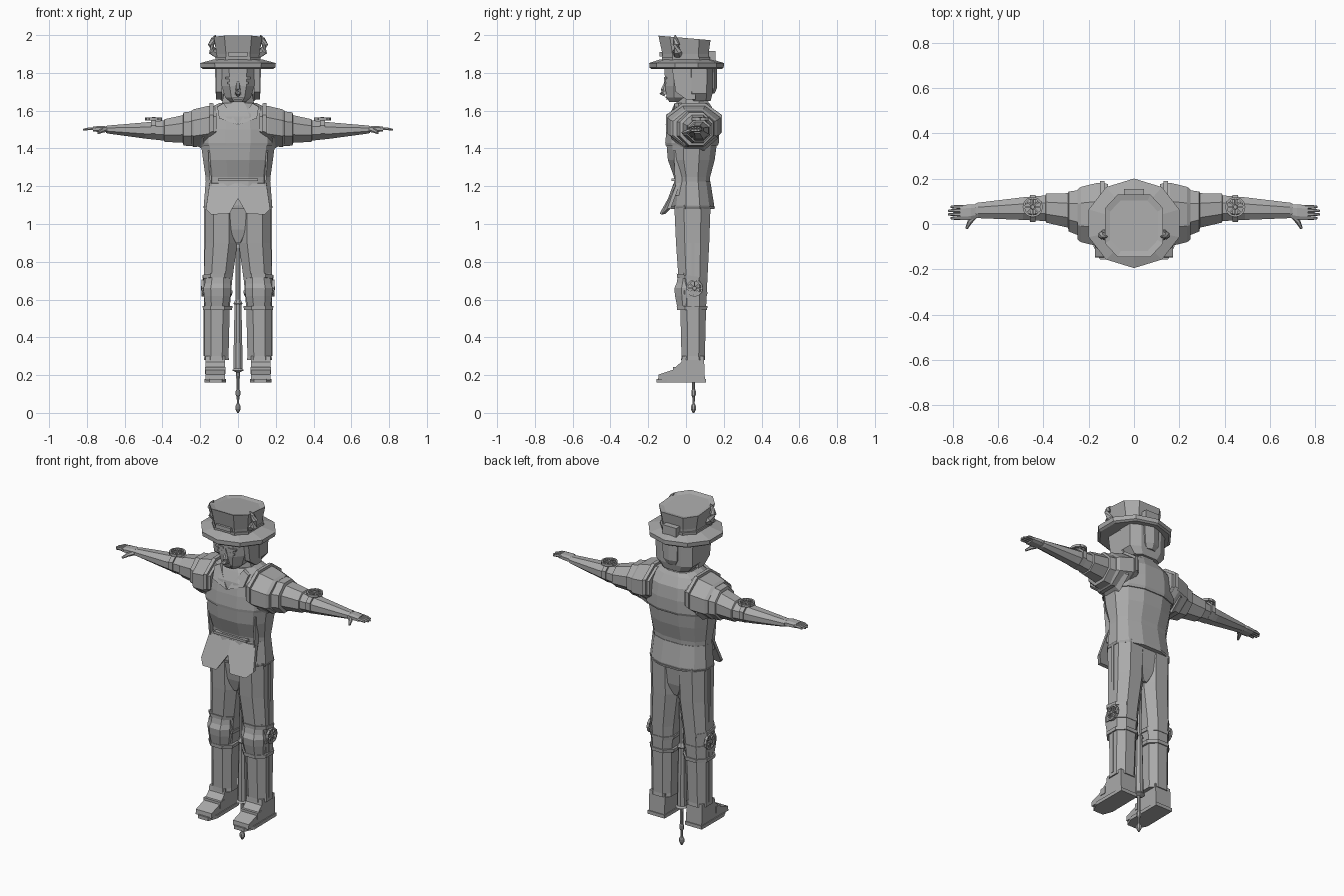
import bpy, bmesh, math
from mathutils import Vector, Matrix

grey = bpy.data.materials.new("plain_grey")
grey.diffuse_color = (0.4, 0.4, 0.4, 1)


def finish(name, bm):
    bmesh.ops.recalc_face_normals(bm, faces=bm.faces)
    me = bpy.data.meshes.new(name)
    bm.to_mesh(me)
    bm.free()
    me.materials.append(grey)
    ob = bpy.data.objects.new(name, me)
    bpy.context.collection.objects.link(ob)
    return ob


def loft(name, secs, n=8, axis='z', e=1.0, s=1):
    """Sections (t, c1, c2, r1, r2[, tilt]) along z or x; e < 1 makes them boxier."""
    bm = bmesh.new()
    rings = []
    for t, c1, c2, r1, r2, *tilt in secs:
        ring = []
        for i in range(n):
            a = 2 * math.pi * (i + .5) / n
            u, v = (math.copysign(abs(f / math.cos(math.pi / n)) ** e, f) if abs(f) > 1e-6 else 0
                    for f in (math.cos(a), math.sin(a)))
            p, q = c1 + u * r1, c2 + v * r2
            k = t + (tilt[0] * v if tilt else 0)
            ring.append(bm.verts.new((s * p, q, k) if axis == 'z' else (s * k, p, q)))
        rings.append(ring)
    for a, b in zip(rings, rings[1:]):
        for i in range(n):
            bm.faces.new((a[i], a[(i + 1) % n], b[(i + 1) % n], b[i]))
    bm.faces.new(rings[0])
    bm.faces.new(rings[-1])
    return finish(name, bm)


def plate(name, pts, push, s=1):
    """Flat polygon pushed along a vector into a solid."""
    bm = bmesh.new()
    f = bm.faces.new([bm.verts.new((s * x, y, z)) for x, y, z in pts])
    r = bmesh.ops.extrude_face_region(bm, geom=[f], use_keep_orig=True)
    vs = [v for v in r['geom'] if isinstance(v, bmesh.types.BMVert)]
    bmesh.ops.translate(bm, verts=vs, vec=(s * push[0], push[1], push[2]))
    return finish(name, bm)


def box(name, lo, hi, s=1):
    return plate(name, [lo, (hi[0], lo[1], lo[2]), (hi[0], hi[1], lo[2]), (lo[0], hi[1], lo[2])],
                 (0, 0, hi[2] - lo[2]), s)


def tube(name, pts, s=1, n=6):
    """Tapered tube through (x, y, z, radius) points."""
    bm = bmesh.new()
    rings = []
    for i, (x, y, z, r) in enumerate(pts):
        a, b = pts[max(i - 1, 0)], pts[min(i + 1, len(pts) - 1)]
        q = (Vector(b[:3]) - Vector(a[:3])).to_track_quat('Z', 'Y')
        ring = []
        for k in range(n):
            w = 2 * math.pi * k / n
            p = Vector((x, y, z)) + q @ Vector((r * math.cos(w), r * math.sin(w), 0))
            ring.append(bm.verts.new((s * p.x, p.y, p.z)))
        rings.append(ring)
    for a, b in zip(rings, rings[1:]):
        for i in range(n):
            bm.faces.new((a[i], a[(i + 1) % n], b[(i + 1) % n], b[i]))
    bm.faces.new(rings[0])
    bm.faces.new(rings[-1])
    return finish(name, bm)


def wheel(name, loc, axis):
    """Spoked disc facing z or x."""
    m = Matrix.Translation(loc) @ (Matrix.Rotation(math.pi / 2, 4, 'Y') if axis == 'x' else Matrix())
    bm = bmesh.new()
    R = .039
    for i in range(12):
        a = math.pi * (2 * i + 1) / 12
        t = m @ Matrix.Rotation(a, 4, 'Z') @ Matrix.Translation((R, 0, 0)) @ Matrix.Diagonal((.009, .022, .014, 1))
        bmesh.ops.create_cube(bm, size=1, matrix=t)
    for i in range(4):
        t = m @ Matrix.Rotation(i * math.pi / 4, 4, 'Z') @ Matrix.Diagonal((2 * R, .007, .009, 1))
        bmesh.ops.create_cube(bm, size=1, matrix=t)
    bmesh.ops.create_cone(bm, cap_ends=True, segments=8, radius1=.013, radius2=.009, depth=.02, matrix=m)
    return finish(name, bm)


# Hat: brim, flared crown, buckle, back plume
loft("hat_brim", [(1.82, 0, .003, .185, .177), (1.828, 0, .003, .197, .187), (1.852, 0, .003, .2, .188),
                  (1.872, 0, 0, .125, .13)], 10)
loft("hat_crown", [(1.84, 0, 0, .108, .118), (1.9, 0, -.003, .113, .122), (1.985, 0, -.008, .128, .138, -.012),
                   (1.978, 0, -.008, .105, .112, -.01)], 8, e=.65)
loft("hat_band", [(1.86, 0, 0, .117, .126), (1.885, 0, 0, .119, .128)], 8, e=.65)
box("hat_buckle", (-.05, -.14, 1.888), (.05, -.115, 1.91))
box("hat_back_panel", (-.045, .1, 1.82), (.045, .155, 1.915))

# Head, face and hair
loft("head", [(1.645, 0, -.03, .04, .058), (1.67, 0, -.02, .068, .082), (1.73, 0, -.012, .086, .1),
              (1.84, 0, -.005, .092, .108)], 8, e=.75)
loft("neck", [(1.58, 0, .035, .1, .09), (1.64, 0, .035, .085, .085), (1.69, 0, .03, .075, .075)])
plate("nose", [(-.018, -.105, 1.685), (.018, -.105, 1.685), (0, -.105, 1.77)], (0, -.012, 0))
tube("nose_tip", [(0, -.105, 1.76, .006), (0, -.122, 1.71, .013), (0, -.128, 1.695, .016), (0, -.11, 1.685, .012)])
box("mouth", (-.028, -.108, 1.668), (.028, -.09, 1.676))
box("lower_lip", (-.02, -.106, 1.658), (.02, -.085, 1.664))
loft("back_hair", [(1.65, 0, .075, .085, .055), (1.69, 0, .07, .118, .07), (1.83, 0, .07, .122, .072)], 8, e=.65)
loft("back_braid", [(1.69, 0, .13, .03, .018), (1.72, 0, .135, .045, .025), (1.83, 0, .135, .05, .025)], 6)

# Torso: vest over shirt, belt, flared coat skirt
loft("vest", [(1.415, 0, .03, .2, .138), (1.43, 0, .032, .205, .142), (1.5, 0, .036, .2, .139),
              (1.57, 0, .038, .185, .128), (1.62, 0, .036, .14, .1), (1.64, 0, .035, .1, .088)], 12, e=.85)
loft("shirt", [(1.18, 0, .032, .168, .09), (1.25, 0, .032, .172, .096), (1.34, 0, .028, .185, .124),
               (1.43, 0, .03, .197, .134)], 12, e=.85)
box("front_belt", (-.105, -.076, 1.228), (.105, -.03, 1.242))
loft("coat_skirt", [(1.085, 0, .036, .18, .112), (1.1, 0, .036, .181, .113), (1.225, 0, .033, .171, .096)], 12, e=.85)
loft("skirt_hem", [(1.08, 0, .036, .178, .115), (1.092, 0, .036, .185, .117)], 12, e=.85)
loft("pelvis", [(.9, 0, .035, .02, .06), (.97, 0, .035, .09, .08), (1.1, 0, .033, .165, .095),
                (1.15, 0, .033, .165, .09)], 8, e=.75)

# Walking stick hanging between the legs
loft("stick", [(z, 0, .04, r, r) for z, r in
               [(0, .004), (.02, .014), (.035, .014), (.05, .006), (.085, .007), (.095, .012), (.115, .012),
                (.125, .008), (.215, .01), (.225, .032), (.235, .024), (.4, .022), (.57, .018), (.58, .024),
                (.6, .014), (.88, .013), (.915, .003)]])

for s, side in ((1, "left"), (-1, "right")):
    # Hat horns, eyes, sideburns
    tube("hat_horn_" + side, [(.105, -.045, 1.9, .026), (.135, -.048, 1.915, .024), (.142, -.05, 1.95, .018),
                              (.132, -.055, 1.98, .011), (.118, -.057, 2.0, .003)], s)
    box("eye_" + side, (.02, -.113, 1.742), (.055, -.105, 1.752), s)
    box("brow_" + side, (.015, -.117, 1.768), (.065, -.1, 1.778), s)
    plate("sideburn_" + side, [(.085, -.075, 1.83), (.085, -.055, 1.7), (.085, 0, 1.66), (.085, .05, 1.66),
                               (.085, .05, 1.83)], (.032, 0, 0), s)
    # Lapels, side seams and front coat flaps
    plate("lapel_" + side, [(0, -.108, 1.525), (.075, -.06, 1.64), (.11, -.06, 1.62), (.1, -.095, 1.56)],
          (0, .02, 0), s)
    plate("side_strap_" + side, [(.15, -.065, 1.39), (.158, -.065, 1.39), (.145, -.055, 1.15), (.135, -.055, 1.15)],
          (0, .05, 0), s)
    plate("coat_flap_" + side, [(0, -.066, 1.215), (.15, -.05, 1.215), (.17, -.1, 1.08), (.14, -.13, 1.05),
                                (.045, -.14, 1.055), (0, -.095, 1.135)], (0, .02, .003), s)
    # Shoulder guard with raised inner rim, then the stepped sleeve
    loft("shoulder_guard_" + side, [(.115, .042, 1.53, .135, .095), (.16, .042, 1.52, .14, .105),
                                    (.235, .042, 1.507, .122, .1), (.25, .042, 1.507, .11, .09)], 8, 'x', 1, s)
    loft("shoulder_rim_" + side, [(.13, .042, 1.535, .147, .104), (.15, .042, 1.53, .148, .11)], 8, 'x', 1, s)
    loft("upper_sleeve_" + side, [(.18, .045, 1.5, .125, .11), (.21, .045, 1.505, .11, .095),
                                  (.288, .055, 1.503, .088, .088), (.292, .06, 1.503, .076, .073),
                                  (.388, .07, 1.495, .064, .06), (.392, .07, 1.495, .054, .053)], 8, 'x', 1, s)
    loft("forearm_" + side, [(.37, .07, 1.495, .058, .056), (.49, .068, 1.495, .05, .043),
                             (.69, .06, 1.5, .034, .021), (.7, .06, 1.5, .03, .018)], 8, 'x', 1, s)
    loft("arm_strap_" + side, [(.434, .069, 1.5, .06, .054), (.46, .069, 1.5, .059, .052)], 8, 'x', 1, s)
    wheel("arm_wheel_" + side, (s * .447, .075, 1.556), 'z')
    # Hand
    loft("palm_" + side, [(.68, .058, 1.5, .026, .014), (.72, .053, 1.503, .034, .017),
                          (.768, .05, 1.503, .032, .013)], 8, 'x', .7, s)
    for i in range(4):
        y = .026 + i * .0165
        tip = .805 + (.015 if i in (1, 2) else .004)
        tube(f"finger_{i}_{side}", [(.755, y, 1.505, .009), (.79, y, 1.504, .008), (tip, y, 1.499, .005)], s)
    tube("thumb_" + side, [(.7, .04, 1.5, .014), (.725, .01, 1.492, .011), (.74, -.02, 1.482, .006)], s)
    # Trouser leg, knee pad, straps, wheel
    loft("leg_" + side, [(.28, .114, .038, .066, .064), (.3, .114, .038, .064, .062), (.55, .111, .038, .067, .068),
                         (.7, .106, .037, .075, .076), (.9, .089, .035, .086, .088),
                         (1.1, .088, .034, .087, .096)], 8, 'z', .85, s)
    loft("knee_pad_" + side, [(.555, .112, .01, .06, .055), (.62, .11, .01, .07, .068), (.66, .11, .01, .073, .072),
                              (.685, .108, .01, .068, .06), (.74, .106, .012, .064, .052)], 8, 'z', .85, s)
    for z, t in ((.555, 0), (.635, -.006), (.715, -.012)):
        loft("knee_strap_" + side, [(z - .01, .109, .032, .077, .08, t), (z + .01, .108, .032, .079, .081, t)],
             8, 'z', .85, s)
    plate("leg_seam_" + side, [(.172, .028, 1.08), (.172, .044, 1.08), (.174, .044, .3), (.174, .028, .3)],
          (.008, 0, 0), s)
    wheel("knee_wheel_" + side, (s * .187, .045, .66), 'x')
    # Boot and sole
    plate("boot_" + side, [(.07, -.148, .175), (.07, -.145, .203), (.07, -.07, .228), (.07, -.025, .27),
                           (.07, -.02, .3), (.07, .095, .3), (.07, .1, .175)], (.102, 0, 0), s)
    plate("boot_sole_" + side, [(.085, -.157, .16), (.15, -.157, .16), (.178, -.1, .16), (.176, .105, .16),
                                (.066, .105, .16), (.064, -.1, .16)], (0, 0, .02), s)
    box("boot_strap_" + side, (.066, -.07, .205), (.176, -.03, .242), s)
